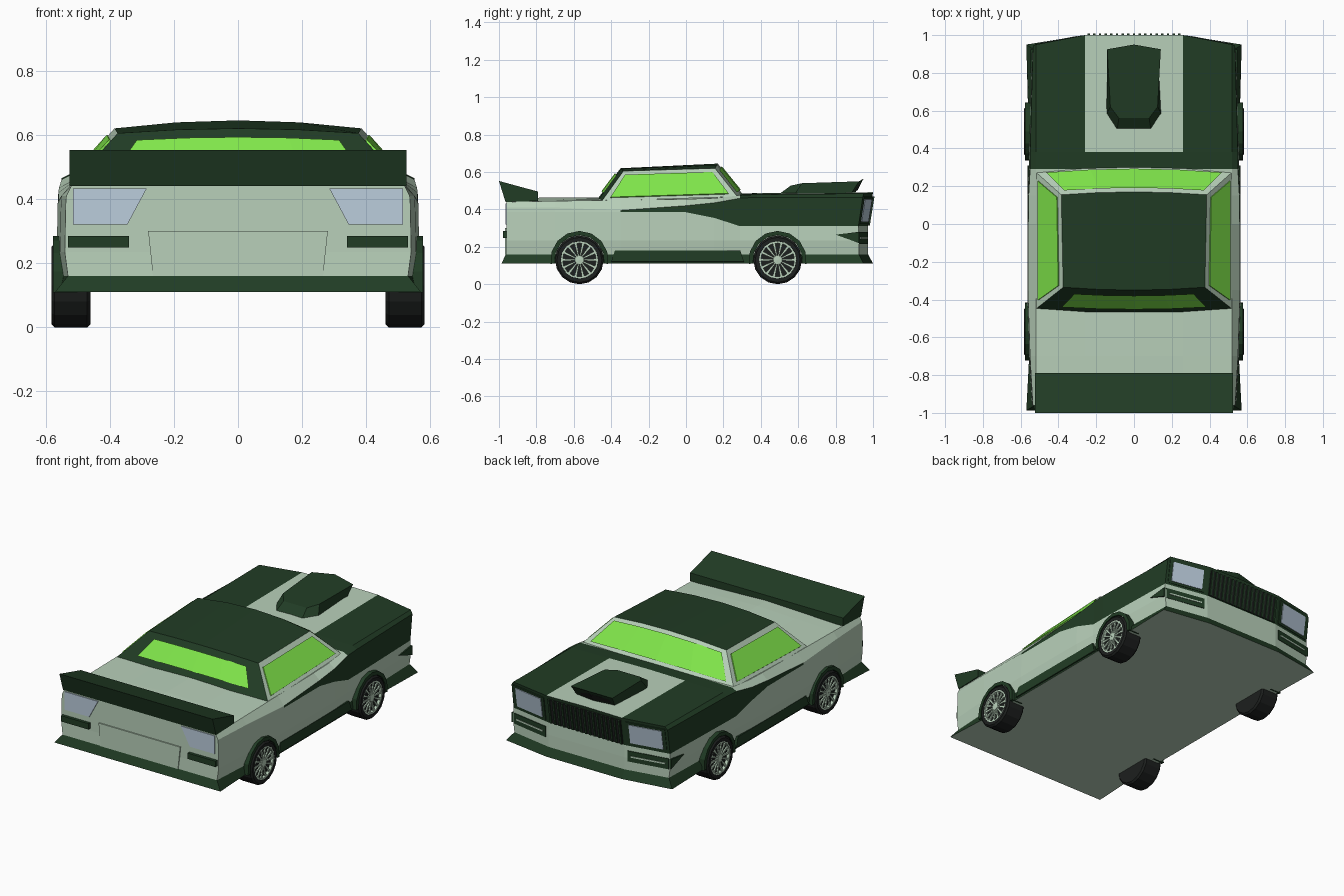
import bpy, bmesh, math
from mathutils import Vector
from mathutils.geometry import normal

if "Cube" in bpy.data.objects:
    bpy.data.objects.remove(bpy.data.objects["Cube"])


def material(name, r, g, b):
    m = bpy.data.materials.new(name)
    m.diffuse_color = (r, g, b, 1)
    m.use_nodes = True
    m.node_tree.nodes["Principled BSDF"].inputs["Base Color"].default_value = m.diffuse_color
    return m


LIGHT = material("pale_green", 0.48, 0.63, 0.49)
DARK = material("dark_green", 0.015, 0.045, 0.018)
LIME = material("lime_glass", 0.22, 0.80, 0.07)
LAMP = material("lamp_glass", 0.50, 0.61, 0.72)
BLACK = material("black", 0.012, 0.014, 0.013)
SIDES = (("right", 1), ("left", -1))


def mesh(name, verts, faces, mats, index=None, merge=True):
    me = bpy.data.meshes.new(name)
    me.from_pydata([tuple(v) for v in verts], [], faces)
    for m in mats:
        me.materials.append(m)
    if index:
        me.polygons.foreach_set("material_index", index)
    bm = bmesh.new()
    bm.from_mesh(me)
    if merge:
        bmesh.ops.remove_doubles(bm, verts=bm.verts, dist=0.0004)
    bmesh.ops.recalc_face_normals(bm, faces=bm.faces)
    bm.to_mesh(me)
    bm.free()
    ob = bpy.data.objects.new(name, me)
    bpy.context.collection.objects.link(ob)
    return ob


def prism(name, bottom, top, mat):
    n = len(bottom)
    faces = [tuple(range(n)), tuple(range(n, 2 * n))]
    faces += [(i, (i + 1) % n, n + (i + 1) % n, n + i) for i in range(n)]
    return mesh(name, list(bottom) + list(top), faces, [mat])


def plate(name, pts, mat, t=0.007):
    """Thin slab straddling the surface it lies on."""
    pts = [Vector(p) for p in pts]
    n = normal(pts[:4]) * t
    return prism(name, [p - n for p in pts], [p + n for p in pts], mat)


# --- Body shell: lofted along y, two-tone by strip ---
# y, crown z, belt z, upper and lower edge of the dark flash, half width
stations = [(-0.96, .457, .44, .41, .385, .535), (-0.70, .465, .445, .41, .385, .55),
            (-0.35, .465, .45, .395, .385, .56), (0.0, .47, .455, .42, .385, .56),
            (0.15, .475, .46, .435, .355, .558), (0.29, .485, .475, .46, .31, .55),
            (0.38, .487, .48, .465, .31, .55), (0.97, .492, .485, .465, .31, .535)]
front_y = (1, 1, 1, .995, .972, .974, .974, 1, 1, 1)
rear_y = (-.96, -.96, -.96, -.96, -.96, -.96, -.963, -.987, -.987, -.987)


def end_y(i, row, x):
    if i == 0:
        return rear_y[row]
    if i == len(stations) - 1:
        return front_y[row] - (0.05 if abs(x) > 0.3 else 0)
    return stations[i][0]


def half_ring(i):
    y, crown, belt, up, low, w = stations[i]
    flare = 0.57 if i in (0, len(stations) - 1) else 0.555
    xz = [(0, crown), (.26, (crown + belt) / 2), (.52, belt), (w, up), (w + .002, low),
          (w + .005, .235), (w - .005, .16), (flare, .11), (.26, .11), (0, .11)]
    return [(x, end_y(i, r, x), z) for r, (x, z) in enumerate(xz)]


verts, faces, index = [], [], []


def quad(pts, dark):
    faces.append(tuple(range(len(verts), len(verts) + 4)))
    verts.extend(pts)
    index.append(int(dark))


for i in range(len(stations) - 1):
    y0, a, b = stations[i][0], half_ring(i), half_ring(i + 1)
    for r in range(9):
        dark = (r == 0 and y0 == 0.29) or (r in (1, 2) and y0 >= 0.29) \
            or (r == 3 and y0 >= -0.35) or r == 6
        for _, s in SIDES:
            quad([(s * x, y, z) for x, y, z in (a[r], a[r + 1], b[r + 1], b[r])], dark)
# front and rear panels closing the shell
for i in (0, len(stations) - 1):
    ring = half_ring(i)

    def cols(r):
        x, y, z = ring[r]
        if r == 2:
            return ring[2], ring[1], ring[0]
        return ring[r], (.26, end_y(i, r, .26), z), (0, end_y(i, r, 0), z)
    for r in range(2, 7):
        a, b = cols(r), cols(r + 1)
        for c in range(2):
            for _, s in SIDES:
                quad([(s * x, y, z) for x, y, z in (a[c], a[c + 1], b[c + 1], b[c])],
                     r == 6 or (i > 0 and r < 4))
mesh("body_shell", verts, faces, [LIGHT, DARK], index)

# --- Cabin: half width, y, z at the edge, then y and z bow at the centre ---
rows = [(.52, .275, .468, .025, .017), (.385, .155, .62, .015, .025),
        (.375, -.335, .605, -.015, .015), (.52, -.45, .445, -.02, .015)]


def row_point(r, t):
    w, y, z, by, bz = rows[r]
    k = 1 - t * t
    return Vector((w * t, y + by * k, z + bz * k))


T = (-1, -.5, 0, .5, 1)
cv = [row_point(r, t) for r in range(4) for t in T]
cf = [(r * 5 + c, r * 5 + c + 1, r * 5 + c + 6, r * 5 + c + 5) for r in range(3) for c in range(4)]
ci = [0] * 4 + [1] * 8 + [0, 0]
cf += [(0, 5, 10, 15), (4, 9, 14, 19)]
mesh("cabin", cv, cf, [LIGHT, DARK], ci)


def curved_glass(name, base, top, tmax, v0, v1, push):
    pts = [row_point(base, t * tmax).lerp(row_point(top, t * tmax), v) + Vector(push)
           for v in (v0, v1) for t in T]
    mesh(name, pts, [(c, c + 1, c + 6, c + 5) for c in range(4)], [LIME])


curved_glass("windshield", 0, 1, .92, .1, .88, (0, .006, .005))
curved_glass("rear_window", 3, 2, .78, .2, .8, (0, -.006, .005))
for side, s in SIDES:
    def on_side(u, v):
        low = row_point(3, s).lerp(row_point(0, s), u)
        return low.lerp(row_point(2, s).lerp(row_point(1, s), u), v)
    plate(side + "_window", [on_side(*p) for p in ((.05, .1), (.95, .1), (.94, .85), (.05, .85))], LIME, .006)

# --- Spoiler and hood scoop ---
prof = [(-1.0, .552), (-.79, .495), (-.79, .445), (-.965, .44)]
prism("spoiler", [(-.525, y, z) for y, z in prof], [(.525, y, z) for y, z in prof], DARK)


def both(half):
    return half + [(-x, y, z) for x, y, z in reversed(half) if x]


prism("hood_scoop",
      both([(0, .9, .48), (.13, .88, .48), (.145, .58, .48), (.09, .495, .48)]),
      both([(0, .95, .565), (.142, .925, .55), (.125, .62, .54), (.08, .56, .527)]), DARK)
for side, s in SIDES:
    plate(side + "_scoop_opening", [(0, .914, .503), (s * .115, .892, .503),
                                    (s * .12, .91, .532), (0, .934, .545)], BLACK, .004)


# --- Front details ---
def on_front(x, z):
    base = .972 + max(0, z - .31) * .16
    return (x, base - .05 * max(0, (abs(x) - .26) / .27), z)


def front_rect(name, x0, x1, z0, z1, mat, t):
    plate(name, [on_front(x0, z0), on_front(x1, z0), on_front(x1, z1), on_front(x0, z1)], mat, t)


front_rect("grille", -.25, .25, .315, .47, BLACK, .004)
for k in range(17):
    x = -.24 + k * .03
    front_rect("grille_slat", x - .006, x + .006, .315, .47, DARK, .01)
for side, s in SIDES:
    front_rect(side + "_headlight_surround", s * .28, s * .52, .322, .468, DARK, .004)
    front_rect(side + "_headlight", s * .30, s * .50, .335, .455, LAMP, .008)
    front_rect(side + "_front_marker", s * .28, s * .53, .215, .28, DARK, .006)
    front_rect(side + "_front_marker_bar", s * .30, s * .51, .243, .252, LIGHT, .009)
    plate(side + "_front_side_marker", [(s * .542, y, z) for y, z in
                                        ((.80, .265), (.925, .22), (.925, .28))], DARK, .006)
    # rear lamps, markers and sill trim
    plate(side + "_tail_lamp", [(s * x, -.96, z) for x, z in
                                ((.515, .32), (.345, .32), (.285, .432), (.515, .432))], LAMP, .006)
    plate(side + "_rear_marker", [(s * x, -.965, z) for x, z in
                                  ((.53, .248), (.34, .248), (.34, .284), (.53, .284))], DARK, .014)
    plate(side + "_sill", [(s * .553, -.40, .12), (s * .553, .31, .12),
                           (s * .55, .29, .18), (s * .55, -.38, .18)], DARK, .01)
plate("plate_panel", [(-.265, -.962, .16), (.265, -.962, .16), (.28, -.962, .30), (-.28, -.962, .30)], LIGHT, .005)


# --- Wheels ---
def polar(x, r, a, cy):
    return (x, cy + r * math.cos(a), .13 + r * math.sin(a))


def lathe(name, s, cy, profile, n, mat):
    pts = [polar(s * x, r, 2 * math.pi * k / n, cy) for x, r in profile for k in range(n)]
    fs = [(j * n + k, j * n + (k + 1) % n, (j + 1) * n + (k + 1) % n, (j + 1) * n + k)
          for j in range(len(profile) - 1) for k in range(n)]
    mesh(name, pts, fs, [mat])


for side, s in SIDES:
    for end, cy in (("rear", -.57), ("front", .49)):
        name = side + "_" + end
        lathe(name + "_tyre", s, cy, [(.46, .001), (.46, .12), (.47, .13), (.572, .13), (.582, .12),
                                      (.582, .1), (.562, .097), (.562, .001)], 16, BLACK)
        lathe(name + "_rim", s, cy, [(.562, .1), (.58, .1), (.58, .09), (.562, .09)], 16, LIGHT)
        lathe(name + "_hub", s, cy, [(.562, .026), (.578, .024), (.58, .001)], 12, LIGHT)
        for k in range(14):
            a = 2 * math.pi * k / 14
            plate(name + "_spoke", [polar(s * .572, r, a + d, cy) for r, d in
                                    ((.02, -.16), (.094, -.075), (.094, .075), (.02, .16))], LIGHT, .004)
        # arch flare hugging the tyre
        angles = [math.radians(-8 + 196 * k / 8) for k in range(9)]
        outline = [(r, a) for r, seq in ((.133, angles), (.155, angles[::-1])) for a in seq]
        pts = [polar(s * x, r, a, cy) for x in (.50, .576) for r, a in outline]
        fs = [(k, k + 1, 18 + k + 1, 18 + k) for k in range(17)] + [(17, 0, 18, 35)]
        fs += [(o + k, o + k + 1, o + 16 - k, o + 17 - k) for o in (0, 18) for k in range(8)]
        mesh(name + "_arch", pts, fs, [DARK])
